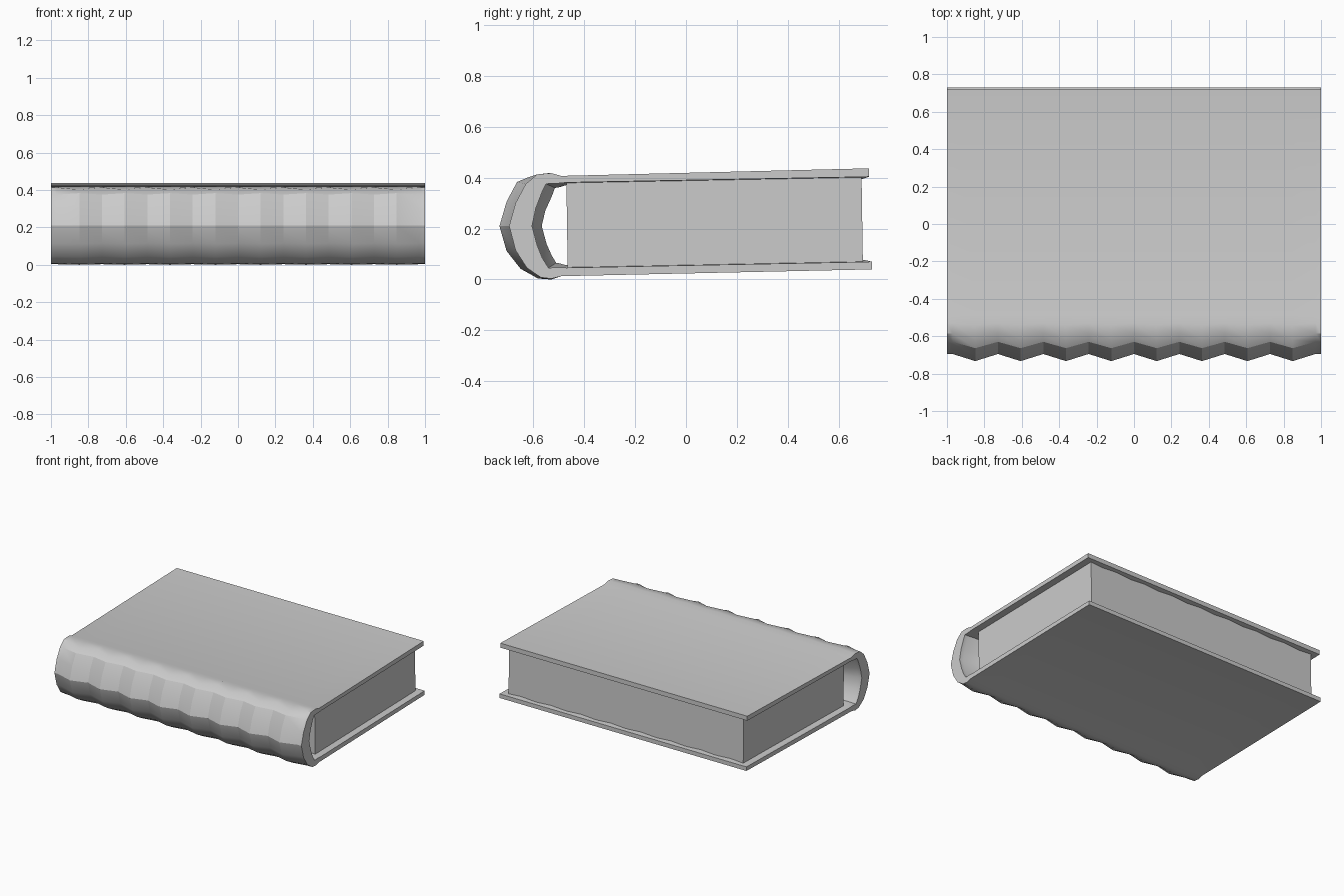
import bpy, bmesh

if "Cube" in bpy.data.objects:
    bpy.data.objects.remove(bpy.data.objects["Cube"])

def finish(name, bm, angle=None):
    bmesh.ops.recalc_face_normals(bm, faces=bm.faces)
    me = bpy.data.meshes.new(name)
    bm.to_mesh(me)
    bm.free()
    ob = bpy.data.objects.new(name, me)
    bpy.context.collection.objects.link(ob)
    if angle:
        bpy.context.view_layer.objects.active = ob
        ob.select_set(True)
        bpy.ops.object.shade_smooth_by_angle(angle=angle)
        ob.select_set(False)
    return ob

# cover cross-section (y, z), top board -> spine -> bottom board
OUTER = [(.72, .437), (.69, .436), (-.49, .407), (-.53, .418), (-.585, .413),
         (-.63, .375), (-.67, .30), (-.695, .21), (-.67, .115), (-.625, .045),
         (-.57, .008), (-.53, .003), (-.49, .013), (.70, .039), (.73, .04)]
INNER = [(.72, .404), (.69, .403), (-.47, .381), (-.51, .377), (-.55, .376),
         (-.565, .345), (-.59, .28), (-.605, .21), (-.585, .135), (-.565, .085),
         (-.54, .045), (-.51, .048), (-.47, .046), (.70, .069), (.73, .07)]
# offset added at each spine rib, outside and inside
OUT_RIB = [(0, 0), (0, 0), (0, 0), (-.01, 0), (-.034, -.011),
           (-.034, .008), (-.035, .006), (-.038, 0), (-.035, -.003), (-.025, -.003),
           (-.012, -.004), (0, -.003), (0, 0), (0, 0), (0, 0)]
IN_RIB = [(0, 0), (0, -.009), (0, -.010), (.01, -.015), (.035, -.016),
          (.037, -.02), (.037, -.01), (.038, 0), (.037, .005), (.037, .01),
          (.03, .02), (.01, .016), (0, .010), (0, .008), (0, 0)]

def section(profile, offset, rib):
    return [(y + dy * rib, z + dz * rib) for (y, z), (dy, dz) in zip(profile, offset)]

# ribbed cover: sections alternate between valley and rib along x
bm = bmesh.new()
STEP = .97 / 8
stations = [(-1, 0)] + [(k * STEP, k % 2) for k in range(-8, 9)] + [(1, 0)]
rings = []
for x, rib in stations:
    ring = section(OUTER, OUT_RIB, rib) + section(INNER, IN_RIB, rib)[::-1]
    rings.append([bm.verts.new((x, y, z)) for y, z in ring])
n = len(rings[0])
for a, b in zip(rings, rings[1:]):
    for i in range(n):
        j = (i + 1) % n
        bm.faces.new((a[i], a[j], b[j], b[i]))
for ring in (rings[0], rings[-1]):
    for i in range(n // 2 - 1):
        bm.faces.new((ring[i], ring[i + 1], ring[n - 2 - i], ring[n - 1 - i]))
finish("book_cover", bm, .5)

# page block, slightly sheared to follow the boards
bm = bmesh.new()
ends = [[bm.verts.new((x, y, z)) for y, z in
         ((-.465, .045), (.695, .07), (.69, .402), (-.47, .38))] for x in (-.95, .95)]
for ring in ends:
    bm.faces.new(ring)
for i in range(4):
    j = (i + 1) % 4
    bm.faces.new((ends[0][i], ends[0][j], ends[1][j], ends[1][i]))
finish("page_block", bm)
